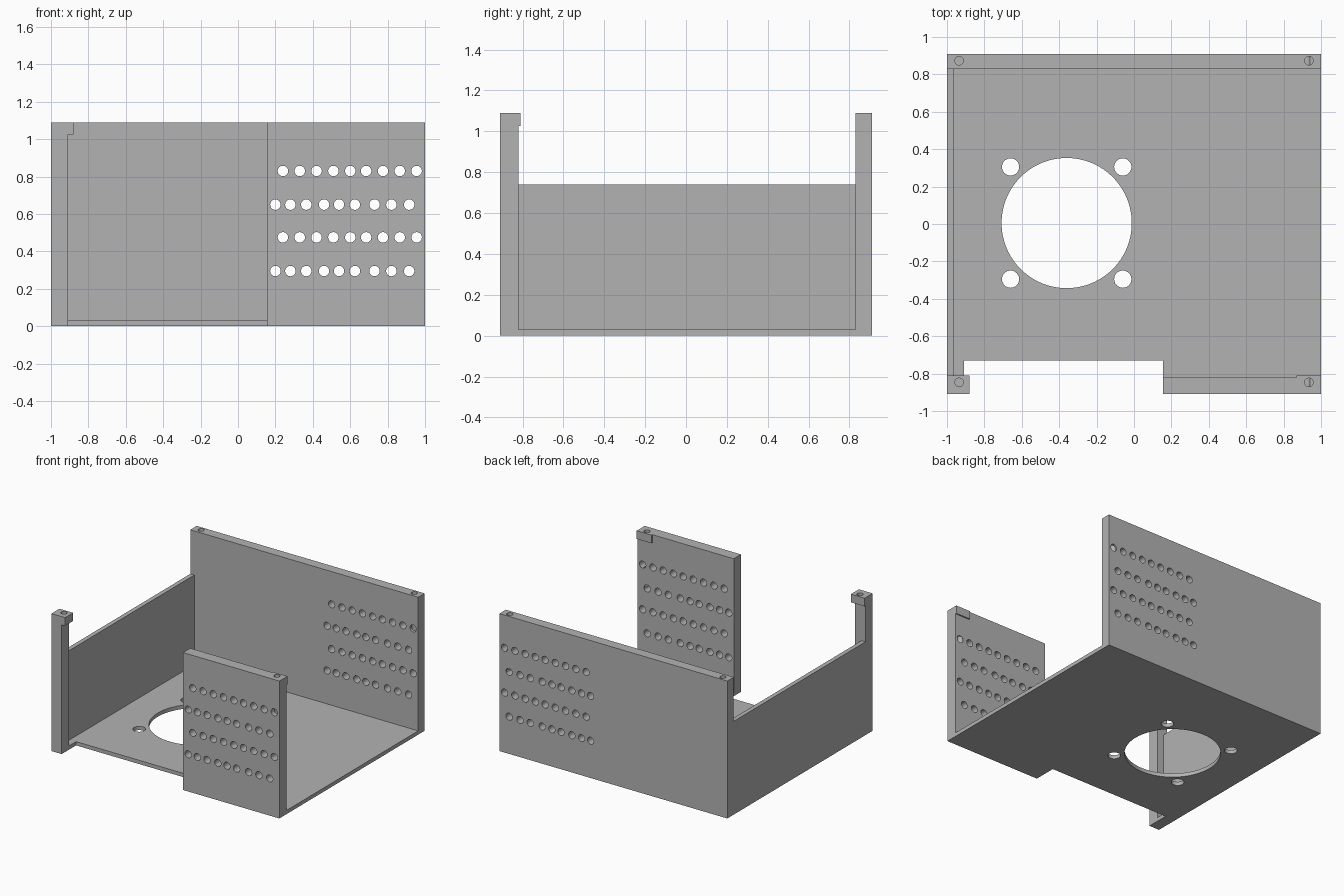
import bpy, math

if "Cube" in bpy.data.objects:
    bpy.data.objects.remove(bpy.data.objects["Cube"])

grey = bpy.data.materials.new("light_grey")
grey.diffuse_color = (0.45, 0.45, 0.45, 1)
grey.use_nodes = True
grey.node_tree.nodes["Principled BSDF"].inputs["Base Color"].default_value = grey.diffuse_color
H = 1.09  # full wall height


def box(name, x0, x1, y0, y1, z0, z1):
    bpy.ops.mesh.primitive_cube_add(size=1, location=((x0 + x1) / 2, (y0 + y1) / 2, (z0 + z1) / 2))
    ob = bpy.context.object
    ob.name = name
    ob.scale = (x1 - x0, y1 - y0, z1 - z0)
    bpy.ops.object.transform_apply(location=True, rotation=True, scale=True)
    return ob


def rods(points, radius, depth, sides, rot=(0, 0, 0)):
    """One cutter object made of parallel cylinders."""
    made = []
    for p in points:
        bpy.ops.mesh.primitive_cylinder_add(vertices=sides, radius=radius, depth=depth,
                                            location=p, rotation=rot)
        made.append(bpy.context.object)
    for ob in made:
        ob.select_set(True)
    bpy.ops.object.join()
    bpy.ops.object.transform_apply(location=True, rotation=True, scale=True)
    return bpy.context.object


def combine(target, other, operation):
    mod = target.modifiers.new(operation.lower(), 'BOOLEAN')
    mod.operation = operation
    mod.solver = 'EXACT'
    mod.object = other
    bpy.ops.object.select_all(action='DESELECT')
    bpy.context.view_layer.objects.active = target
    target.select_set(True)
    bpy.ops.object.modifier_apply(modifier=mod.name)
    bpy.data.objects.remove(other, do_unlink=True)


# Floor plate, with the walls fused on to form one tray
tray = box("open_case", -1, 1, -0.91, 0.91, 0, 0.03)
combine(tray, box("front_notch", -0.91, 0.155, -1.1, -0.73, -0.1, 0.2), 'DIFFERENCE')
parts = [
    box("back_wall", -1, 1, 0.83, 0.91, 0, H),
    box("left_wall", -1, -0.965, -0.85, 0.87, 0, 0.74),
    box("front_panel", 0.155, 1, -0.91, -0.82, 0, H),
    box("front_post", -1, -0.91, -0.91, -0.82, 0, H),
    box("post_tab", -1, -0.88, -0.91, -0.81, 1.025, H),
    box("panel_tab", 0.87, 1, -0.91, -0.81, 1.025, H),
]
for part in parts:
    combine(tray, part, 'UNION')

# Fan opening and its four mounting holes
fx, fy = -0.36, 0.005
combine(tray, rods([(fx, fy, 0)], 0.348, 0.2, 96), 'DIFFERENCE')
combine(tray, rods([(fx + sx * 0.3, fy + sy * 0.3, 0) for sx in (-1, 1) for sy in (-1, 1)],
                   0.046, 0.2, 32), 'DIFFERENCE')

# Staggered rows of vent holes through the front panel and back wall
row_a = [0.24, 0.33, 0.42, 0.51, 0.6, 0.685, 0.775, 0.865, 0.955]
row_b = [0.2, 0.28, 0.365, 0.46, 0.54, 0.625, 0.73, 0.82, 0.915]
vents = [(x, 0, z) for z, row in ((0.83, row_a), (0.65, row_b), (0.475, row_a), (0.295, row_b))
         for x in row]
combine(tray, rods(vents, 0.028, 2.4, 24, (math.pi / 2, 0, 0)), 'DIFFERENCE')

# Blind screw holes in the four top corners
screws = [(sx * 0.935, y, 0.89) for sx in (-1, 1) for y in (0.873, -0.847)]
combine(tray, rods(screws, 0.023, 0.5, 24), 'DIFFERENCE')

tray.data.materials.clear()
tray.data.materials.append(grey)
for poly in tray.data.polygons:
    poly.material_index = 0
bpy.ops.object.select_all(action='DESELECT')
bpy.context.view_layer.objects.active = tray
tray.select_set(True)
bpy.ops.object.shade_smooth_by_angle(angle=math.radians(30))
